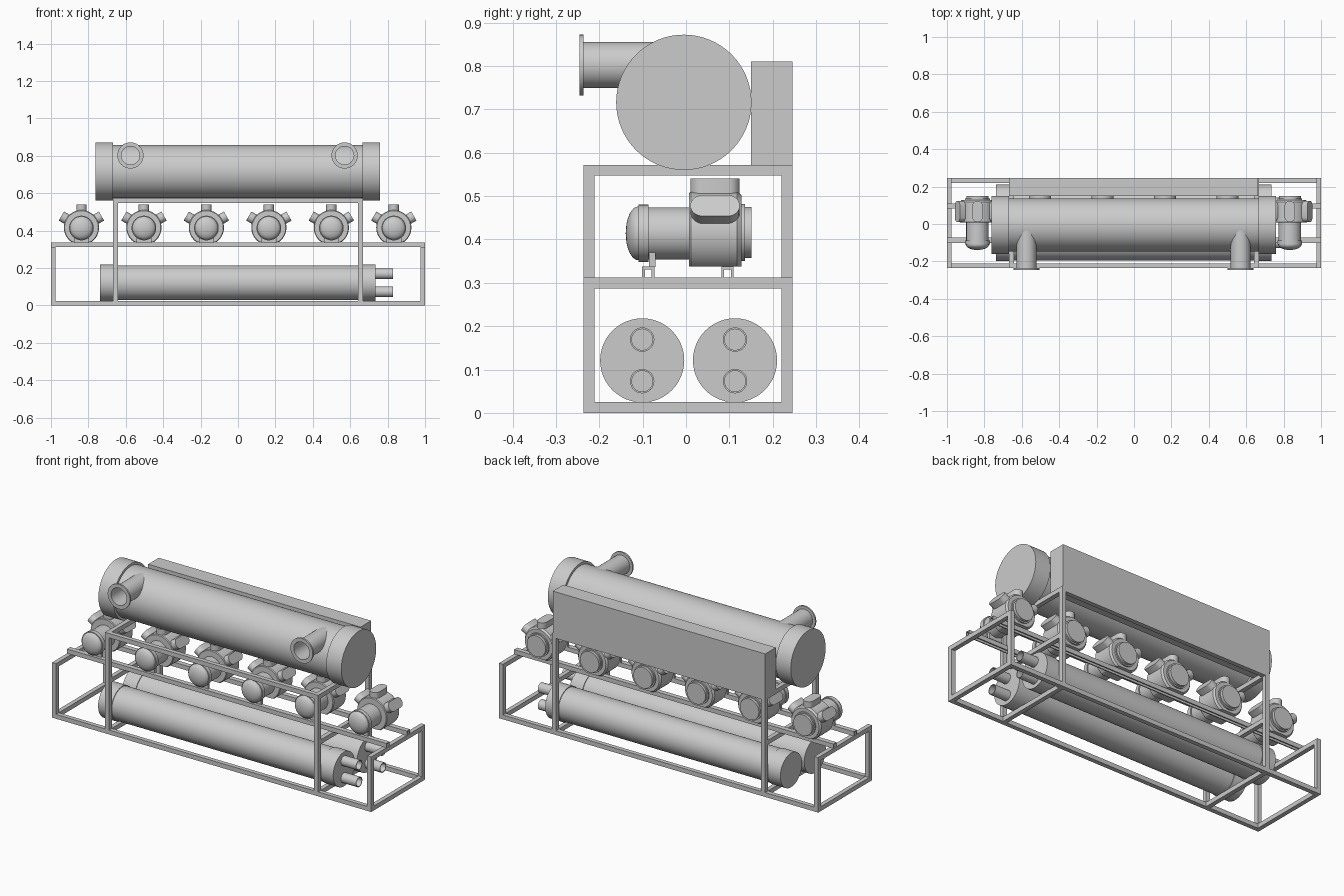
import bpy, bmesh, math
from mathutils import Matrix, Vector

if "Cube" in bpy.data.objects:
    bpy.data.objects.remove(bpy.data.objects["Cube"])


def finish(name, bm, smooth=True):
    bmesh.ops.recalc_face_normals(bm, faces=bm.faces[:])
    me = bpy.data.meshes.new(name)
    bm.to_mesh(me)
    bm.free()
    ob = bpy.data.objects.new(name, me)
    bpy.context.collection.objects.link(ob)
    if smooth:
        bpy.ops.object.select_all(action='DESELECT')
        ob.select_set(True)
        bpy.context.view_layer.objects.active = ob
        bpy.ops.object.shade_smooth_by_angle(angle=math.radians(35))
    return ob


def add_box(bm, x0, x1, y0, y1, z0, z1):
    m = Matrix.Translation(((x0 + x1) / 2, (y0 + y1) / 2, (z0 + z1) / 2))
    m = m @ Matrix.Diagonal((x1 - x0, y1 - y0, z1 - z0, 1))
    bmesh.ops.create_cube(bm, size=1, matrix=m)


def add_lathe(bm, profile, origin, axis, seg=48, closed=False):
    """Revolve (distance along axis, radius) points about the axis."""
    rot = Vector((0, 0, 1)).rotation_difference(Vector(axis)).to_matrix()
    rings = []
    for d, r in profile:
        n = 1 if r == 0 else seg
        rings.append([bm.verts.new(Vector(origin) + rot @ Vector((
            r * math.cos(2 * math.pi * i / seg), r * math.sin(2 * math.pi * i / seg), d)))
            for i in range(n)])
    pairs = list(zip(rings, rings[1:]))
    if closed:
        pairs.append((rings[-1], rings[0]))
    for a, b in pairs:
        for i in range(seg):
            j = (i + 1) % seg
            quad = [a[i % len(a)], a[j % len(a)], b[j % len(b)], b[i % len(b)]]
            bm.faces.new(list(dict.fromkeys(quad)))


def lathe(name, profile, origin, axis, **kw):
    bm = bmesh.new()
    add_lathe(bm, profile, origin, axis, **kw)
    return finish(name, bm)


# --- support frame of square tube ---
T = 0.025
YF, YB = -0.236, 0.245
bm = bmesh.new()
add_box(bm, -1, 1, YF, YF + T, 0, T)
add_box(bm, -1, 1, YB - T, YB, 0, T)
for xc, h in ((-1 + T / 2, 0.312), (1 - T / 2, 0.312), (-0.655, 0.572), (0.655, 0.572)):
    x0, x1 = xc - T / 2, xc + T / 2
    for y0 in (YF, YB - T):
        add_box(bm, x0, x1, y0, y0 + T, T, h)
    levels = [0, 0.287] + ([0.547] if h > 0.5 else [])
    for z in levels:
        add_box(bm, x0, x1, YF + T, YB - T, z, z + T)
for y0 in (YF, YB - T):
    add_box(bm, -0.6425, 0.6425, y0, y0 + T, 0.547, 0.572)
finish("support_frame", bm, False)

# --- inverted channel rails carrying the compressors ---
bm = bmesh.new()
for yc in (-0.087, 0.096):
    add_box(bm, -1, 1, yc - 0.014, yc + 0.014, 0.331, 0.337)
    add_box(bm, -1, 1, yc - 0.014, yc - 0.008, 0.312, 0.331)
    add_box(bm, -1, 1, yc + 0.008, yc + 0.014, 0.312, 0.331)
finish("compressor_rails", bm, False)

# --- control cabinet at the back ---
bm = bmesh.new()
add_box(bm, -0.668, 0.663, 0.15, 0.245, 0.572, 0.81)
finish("control_cabinet", bm, False)

# --- upper vessel with thicker end drums ---
R, r = 0.156, 0.142
lathe("upper_vessel", [(-0.762, 0), (-0.762, R), (-0.668, R), (-0.668, r),
                       (0.665, r), (0.665, R), (0.76, R), (0.76, 0)],
      (0, -0.005, 0.716), (1, 0, 0), seg=64)

# --- flanged ports on the upper vessel ---
for side, x in (("left", -0.575), ("right", 0.57)):
    lathe("upper_port_" + side, [(0.03, 0.053), (0.236, 0.053), (0.236, 0.07), (0.245, 0.07),
                                 (0.245, 0.049), (0.03, 0.049)],
          (x, 0, 0.802), (0, -1, 0), closed=True)

# --- two lower vessels, each with two open pipe stubs ---
for side, y in (("front", -0.101), ("back", 0.113)):
    lathe("lower_vessel_" + side, [(-0.738, 0), (-0.738, 0.097), (-0.655, 0.097), (-0.655, 0.093),
                                   (0.655, 0.093), (0.655, 0.097), (0.735, 0.097), (0.735, 0)],
          (0, y, 0.121), (1, 0, 0))
    for level, z in (("lower", 0.073), ("upper", 0.169)):
        lathe("pipe_stub_%s_%s" % (side, level),
              [(0.73, 0.028), (0.83, 0.028), (0.83, 0.024), (0.73, 0.024)],
              (0, y, z), (1, 0, 0), seg=32, closed=True)


# --- compressor: motor, crankcase, three cylinder heads, feet ---
def compressor(i, x):
    bm = bmesh.new()
    zc = 0.416
    # crankcase, cut flat underneath
    add_lathe(bm, [(0.007, 0), (0.007, 0.09), (0.011, 0.094), (0.118, 0.094), (0.128, 0.086), (0.128, 0)],
              (x, 0, zc), (0, 1, 0))
    cut = bmesh.ops.bisect_plane(bm, geom=bm.verts[:] + bm.edges[:] + bm.faces[:],
                                 plane_co=(0, 0, 0.338), plane_no=(0, 0, 1), clear_inner=True)
    bmesh.ops.holes_fill(bm, edges=[e for e in cut['geom_cut'] if isinstance(e, bmesh.types.BMEdge)])
    # motor with domed front end
    dome = [(0.110 + 0.029 * math.cos(a), 0.062 * math.sin(a))
            for a in [k * math.pi / 16 for k in range(1, 9)]]
    add_lathe(bm, [(0.139, 0)] + dome + [(0.110, 0.066), (0.087, 0.066), (0.087, 0.06),
                                         (-0.02, 0.06), (-0.02, 0)], (x, 0, zc - 0.002), (0, -1, 0))
    # rear cover
    add_lathe(bm, [(0.12, 0), (0.12, 0.066), (0.136, 0.066), (0.136, 0.059), (0.151, 0.059), (0.151, 0)],
              (x, 0, zc), (0, 1, 0))
    # heads with rounded ends fanned at 60 degrees
    for ang in (-60, 0, 60):
        rot = Matrix.Rotation(math.radians(ang), 3, 'Y')
        outline = []
        for k in range(24):
            a = 2 * math.pi * (k + 0.5) / 24
            px, py = 0.028 * math.cos(a), 0.028 * math.sin(a)
            outline.append((px, py + math.copysign(0.029, py)))
        lo, hi = [[bm.verts.new(Vector((x, 0.067, zc)) + rot @ Vector((px, py, h)))
                   for px, py in outline] for h in (0.06, 0.124)]
        bm.faces.new(lo)
        bm.faces.new(hi)
        for k in range(24):
            j = (k + 1) % 24
            bm.faces.new((lo[k], lo[j], hi[j], hi[k]))
    # motor foot
    add_box(bm, x - 0.04, x + 0.04, -0.085, -0.07, 0.336, 0.375)
    finish("compressor_%d" % (i + 1), bm)


for i in range(6):
    compressor(i, -0.837 + i * 0.334)
